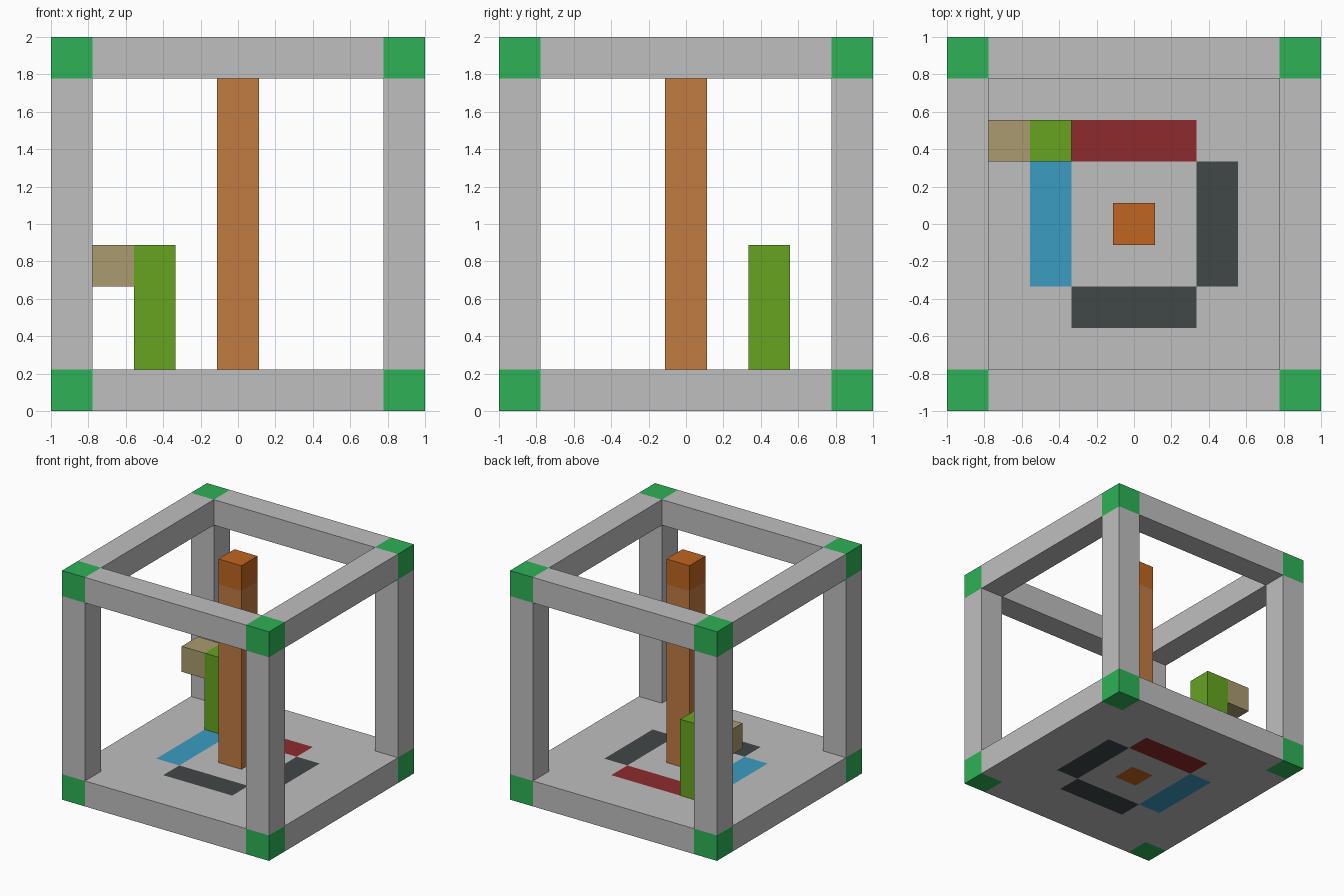
import bpy
import bmesh
from mathutils import Matrix, Vector

cube = bpy.data.objects.get("Cube")
if cube:
    bpy.data.objects.remove(cube, do_unlink=True)

U = 2 / 9            # block size: the model is nine blocks wide
EDGE = 4 * U         # centre of the outermost blocks


def material(name, hex_code):
    def linear(c):
        return c / 12.92 if c <= 0.04045 else ((c + 0.055) / 1.055) ** 2.4
    rgb = [linear(v / 255) for v in bytes.fromhex(hex_code)]
    mat = bpy.data.materials.new(name)
    mat.use_nodes = True
    mat.diffuse_color = (*rgb, 1)
    mat.node_tree.nodes["Principled BSDF"].inputs["Base Color"].default_value = (*rgb, 1)
    return mat


GREY = material("light grey", "BFBFBF")
GREEN = material("corner green", "2EB256")
ORANGE = material("burnt orange", "BF6521")
BROWN = material("wood brown", "C17B42")
LEAF = material("leaf green", "67A421")
TAN = material("tan", "AA9C6E")
RED = material("dark red", "8F2B2D")
BLUE = material("sky blue", "3B9CC0")
DARK = material("charcoal", "414747")


def add_object(name, bm, mats):
    mesh = bpy.data.meshes.new(name)
    bm.to_mesh(mesh)
    bm.free()
    for mat in mats:
        mesh.materials.append(mat)
    obj = bpy.data.objects.new(name, mesh)
    bpy.context.collection.objects.link(obj)
    return obj


def box(name, centre, blocks, mat):
    """A box sized in whole blocks."""
    bm = bmesh.new()
    size = Matrix.Diagonal((*(b * U for b in blocks), 1))
    bmesh.ops.create_cube(bm, size=1, matrix=Matrix.Translation(centre) @ size)
    return add_object(name, bm, [mat])


# Floor slab: a grid of blocks whose colours follow their cell
FLOOR_MATS = [GREY, GREEN, ORANGE, RED, BLUE, DARK]


def floor_colour(i, j):
    if abs(i) == 4 and abs(j) == 4:
        return GREEN
    if i == 0 and j == 0:
        return ORANGE
    if abs(i) <= 1 and abs(j) == 2:
        return RED if j > 0 else DARK
    if abs(j) <= 1 and abs(i) == 2:
        return DARK if i > 0 else BLUE
    return GREY


bm = bmesh.new()
bmesh.ops.create_grid(bm, x_segments=9, y_segments=9, size=1)
top = bmesh.ops.extrude_face_region(bm, geom=bm.faces[:], use_keep_orig=True)["geom"]
bmesh.ops.translate(bm, vec=(0, 0, U),
                    verts=[g for g in top if isinstance(g, bmesh.types.BMVert)])
bmesh.ops.recalc_face_normals(bm, faces=bm.faces[:])
for face in bm.faces:
    inner = face.calc_center_median() - face.normal * U / 2
    mat = floor_colour(round(inner.x / U), round(inner.y / U))
    face.material_index = FLOOR_MATS.index(mat)
add_object("floor", bm, FLOOR_MATS)

# Corner posts with green blocks on top
for x, side in ((-1, "right"), (1, "left")):
    for y, end in ((-1, "front"), (1, "back")):
        box(f"{end}_{side}_post", (x * EDGE, y * EDGE, 1), (1, 1, 7), GREY)
        box(f"{end}_{side}_top_corner", (x * EDGE, y * EDGE, 2 - U / 2), (1, 1, 1), GREEN)

# Top beams
for s, end, side in ((-1, "front", "right"), (1, "back", "left")):
    box(f"{end}_top_beam", (0, s * EDGE, 2 - U / 2), (7, 1, 1), GREY)
    box(f"{side}_top_beam", (s * EDGE, 0, 2 - U / 2), (1, 7, 1), GREY)

# Central column and its cap
box("column", (0, 0, 1), (1, 1, 7), BROWN)
box("column_cap", (0, 0, 2 - U / 2), (1, 1, 1), ORANGE)

# Short pillar with a side block
box("short_pillar", (-2 * U, 2 * U, 2.5 * U), (1, 1, 3), LEAF)
box("side_block", (-3 * U, 2 * U, 3.5 * U), (1, 1, 1), TAN)
